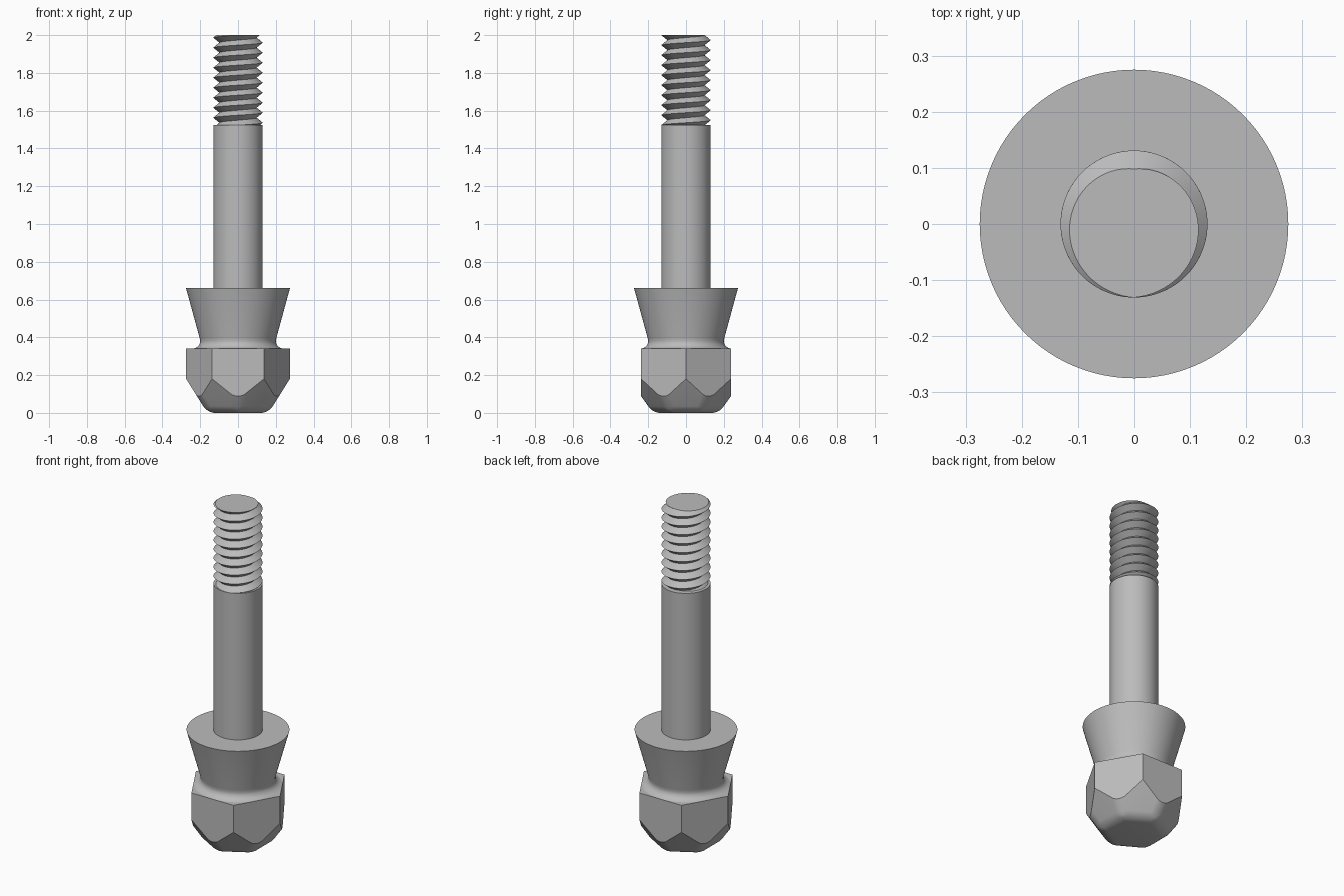
import bpy
import bmesh
from math import sin, cos, pi, radians, floor
from mathutils import Vector

cube = bpy.data.objects.get("Cube")
if cube:
    bpy.data.objects.remove(cube, do_unlink=True)

steel = bpy.data.materials.new("grey steel")
steel.use_nodes = True
GREY = (0.5, 0.5, 0.5, 1)
steel.diffuse_color = GREY
steel.node_tree.nodes["Principled BSDF"].inputs["Base Color"].default_value = GREY


def finish(bm, name):
    """Turn a bmesh into a named, shaded object."""
    bmesh.ops.recalc_face_normals(bm, faces=bm.faces)
    mesh = bpy.data.meshes.new(name)
    bm.to_mesh(mesh)
    bm.free()
    mesh.materials.append(steel)
    obj = bpy.data.objects.new(name, mesh)
    bpy.context.collection.objects.link(obj)
    bpy.ops.object.select_all(action='DESELECT')
    obj.select_set(True)
    bpy.context.view_layer.objects.active = obj
    bpy.ops.object.shade_smooth_by_angle(angle=radians(25))
    return obj


def lathe(profile, sides, phase=0.0):
    """Revolve (radius, height) points about z and cap both ends."""
    bm = bmesh.new()
    rings = []
    for r, z in profile:
        angles = [phase + 2 * pi * i / sides for i in range(sides)]
        rings.append([bm.verts.new((r * cos(a), r * sin(a), z)) for a in angles])
    for low, high in zip(rings, rings[1:]):
        for i in range(sides):
            j = (i + 1) % sides
            bm.faces.new((low[i], low[j], high[j], high[i]))
    bm.faces.new(rings[0][::-1])
    bm.faces.new(rings[-1])
    return bm


# Hex head: rounded six-sided taper, trimmed by the six wrench flats
HEAD_TOP = 0.34
FLAT = 0.238
base = 0.162
bm = lathe([(base / cos(pi / 6), 0),
            ((base + HEAD_TOP / 1.6) / cos(pi / 6), HEAD_TOP)], 6, pi / 6)
lower = [e for e in bm.edges if min(v.co.z for v in e.verts) < 0.01]
bmesh.ops.bevel(bm, geom=lower, offset=0.042, offset_type='OFFSET',
                segments=8, profile=0.5, affect='EDGES')
for i in range(6):
    a = pi / 6 + i * pi / 3
    n = Vector((cos(a), sin(a), 0))
    cut = bmesh.ops.bisect_plane(bm, geom=bm.verts[:] + bm.edges[:] + bm.faces[:],
                                 plane_co=n * FLAT, plane_no=n, clear_outer=True)
    rim = [g for g in cut["geom_cut"] if isinstance(g, bmesh.types.BMEdge)]
    bmesh.ops.holes_fill(bm, edges=rim, sides=0)
finish(bm, "hex_head")

# Filleted neck flaring into the conical seat
finish(lathe([(0.236, 0.33), (0.236, 0.34), (0.222, 0.345), (0.21, 0.354),
              (0.202, 0.368), (0.2, 0.38), (0.203, 0.397), (0.275, 0.66)], 96),
       "conical_seat")

# Plain shank
CREST = 0.131
SHANK_TOP = 1.525
finish(lathe([(CREST, 0.6), (CREST, SHANK_TOP)], 96), "shank")

# Right-handed V thread, cut square at the tip
ROOT = 0.098
PITCH = 0.053
BOTTOM, TOP = SHANK_TOP - 0.01, 2.0
SIDES = 72


def thread_radius(angle, z):
    """Triangle wave that climbs one pitch per turn, crest at the front tip."""
    t = (z - TOP) / PITCH - (angle + pi / 2) / (2 * pi)
    t -= floor(t)
    return ROOT + (CREST - ROOT) * abs(2 * t - 1)


bm = bmesh.new()
columns = []
half_turns = int(2 * (TOP - BOTTOM) / PITCH) + 5
for i in range(SIDES + 1):
    angle = 2 * pi * i / SIDES
    column = []
    for k in range(-half_turns, 3):
        z = TOP + PITCH * (k / 2 + (angle + pi / 2) / (2 * pi))
        z = min(max(z, BOTTOM), TOP)
        r = thread_radius(angle, z)
        column.append(bm.verts.new((r * cos(angle), r * sin(angle), z)))
    columns.append(column)
for left, right in zip(columns, columns[1:]):
    for k in range(len(left) - 1):
        bm.faces.new((left[k], right[k], right[k + 1], left[k + 1]))
bm.faces.new([c[-1] for c in columns[:-1]])
bm.faces.new([c[0] for c in columns[:-1]][::-1])
bmesh.ops.remove_doubles(bm, verts=bm.verts, dist=0.00002)
finish(bm, "threaded_end")
